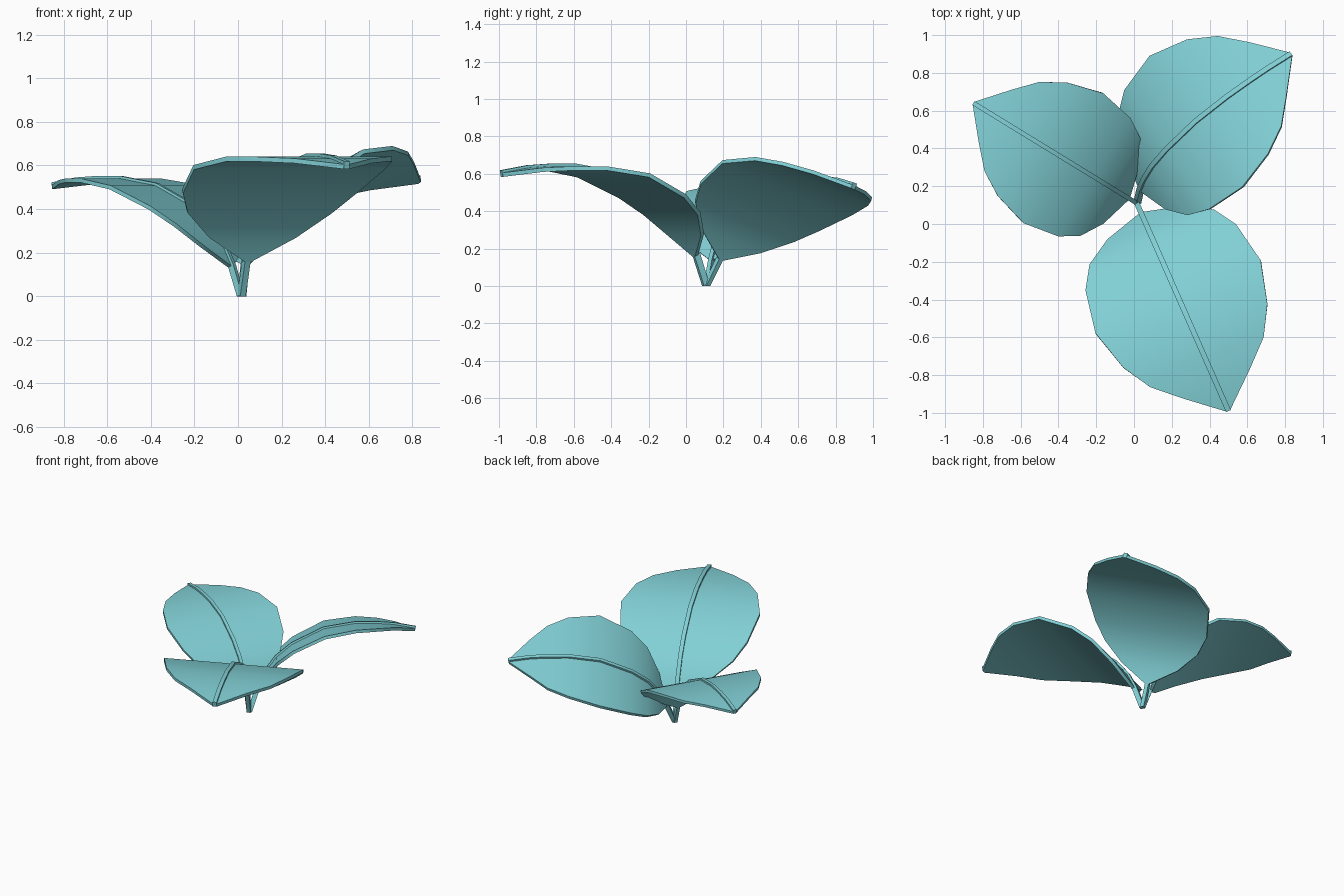
import bpy, bmesh, math
from mathutils import Matrix, Vector

if "Cube" in bpy.data.objects:
    bpy.data.objects.remove(bpy.data.objects["Cube"])

teal = bpy.data.materials.new("pale_teal")
teal.diffuse_color = (0.22, 0.63, 0.67, 1)
teal.use_nodes = True
teal.node_tree.nodes["Principled BSDF"].inputs["Base Color"].default_value = teal.diffuse_color

ROOT = Vector((0.015, 0.11, 0))

# Leaf stations: distance along the leaf, height, half width
LEAF = [(.055, .165, .012), (.111, .28, .218), (.195, .395, .36), (.312, .49, .435),
        (.54, .602, .478), (.767, .64, .417), (.92, .64, .328), (1.045, .632, .193),
        (1.2, .605, .012)]
# Stem and midrib follow the same arc, starting at the ground
RIB = [(0, 0, .014)] + [(s, z, .014) for s, z, w in LEAF]


def sweep(name, stations, low, high, matrix):
    """Sweep a flat box section along the arc; low/high are offsets along its normal."""
    bm = bmesh.new()
    rings = []
    for i, (s, z, w) in enumerate(stations):
        a = stations[max(i - 1, 0)]
        b = stations[min(i + 1, len(stations) - 1)]
        t = Vector((b[0] - a[0], 0, b[1] - a[1])).normalized()
        n = Vector((-t.z, 0, t.x))
        ring = []
        for side, off in ((-1, low), (1, low), (1, high), (-1, high)):
            p = matrix @ (Vector((s, side * w, z)) + n * off)
            p.z = max(p.z, 0)
            ring.append(bm.verts.new(p))
        rings.append(ring)
    for r, q in zip(rings, rings[1:]):
        for k in range(4):
            j = (k + 1) % 4
            bm.faces.new((r[k], r[j], q[j], q[k]))
    bm.faces.new(rings[0][::-1])
    bm.faces.new(rings[-1])
    bmesh.ops.recalc_face_normals(bm, faces=bm.faces)
    mesh = bpy.data.meshes.new(name)
    bm.to_mesh(mesh)
    bm.free()
    mesh.materials.append(teal)
    ob = bpy.data.objects.new(name, mesh)
    bpy.context.collection.objects.link(ob)
    bpy.ops.object.select_all(action='DESELECT')
    ob.select_set(True)
    bpy.context.view_layer.objects.active = ob
    bpy.ops.object.shade_smooth_by_angle(angle=math.radians(40))


# Three leaves from one root: yaw, roll (degrees) and scale
for name, yaw, roll, scale in (("front", -66.2, 0, 1.0),
                               ("right", 35.2, -18, .935),
                               ("left", 148.5, 0, .844)):
    m = (Matrix.Translation(ROOT) @ Matrix.Rotation(math.radians(yaw), 4, 'Z')
         @ Matrix.Rotation(math.radians(roll), 4, 'X') @ Matrix.Scale(scale, 4))
    sweep(name + "_leaf_blade", LEAF, -.022, 0, m)
    sweep(name + "_leaf_stem", RIB, -.021, .014, m)
